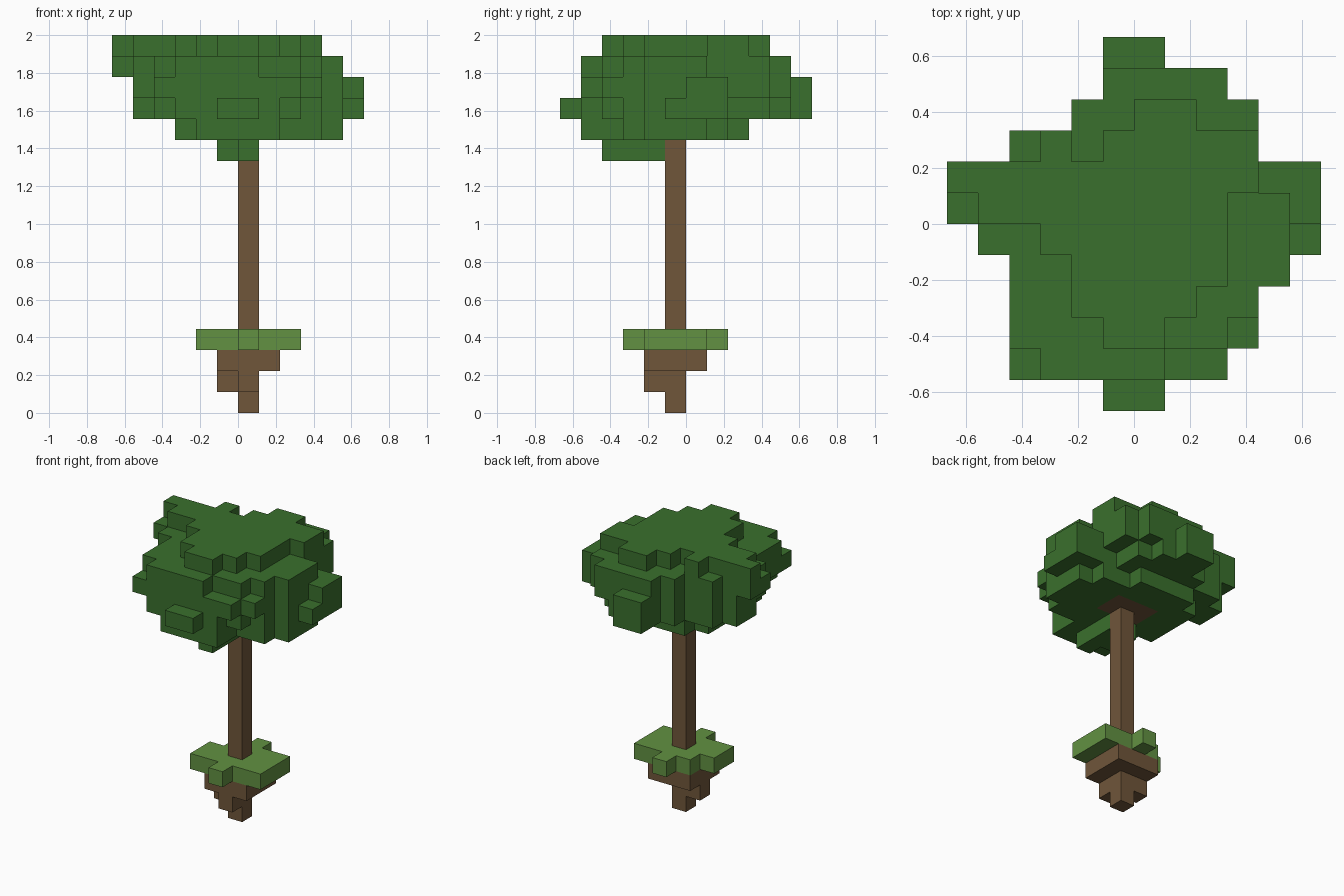
import bpy
import bmesh
from mathutils import Vector

UNIT = 1 / 9  # edge of one block

cube = bpy.data.objects.get("Cube")
if cube:
    bpy.data.objects.remove(cube, do_unlink=True)


def material(name, rgb):
    mat = bpy.data.materials.new(name)
    mat.use_nodes = True
    color = (*rgb, 1)
    mat.diffuse_color = color
    mat.node_tree.nodes["Principled BSDF"].inputs["Base Color"].default_value = color
    return mat


leaf_green = material("leaf green", (.042, .162, .026))
grass_green = material("grass green", (.122, .283, .054))
bark_brown = material("bark brown", (.162, .093, .042))


def box(x, y, z):
    """Cells inside half-open ranges of x, y and z."""
    return {(i, j, k) for i in range(*x) for j in range(*y) for k in range(*z)}


def layer(z, y, spans):
    """One level of cells: x spans for successive rows going back from y."""
    cells = set()
    for row, span in enumerate(spans):
        cells |= box(span, (y + row, y + row + 1), (z, z + 1))
    return cells


def build(name, cells, mat, occupied):
    """Skin a set of cells, leaving out the faces between touching blocks."""
    bm = bmesh.new()
    for cell in sorted(cells):
        for axis in range(3):
            for side in (0, 1):
                step = [0, 0, 0]
                step[axis] = 2 * side - 1
                if tuple(c + s for c, s in zip(cell, step)) in occupied:
                    continue
                u, v = (axis + 1) % 3, (axis + 2) % 3
                ring = []
                for du, dv in ((0, 0), (1, 0), (1, 1), (0, 1)):
                    p = Vector(cell)
                    p[axis] += side
                    p[u] += du
                    p[v] += dv
                    ring.append(bm.verts.new(p * UNIT))
                bm.faces.new(ring if side else ring[::-1])
    bmesh.ops.remove_doubles(bm, verts=bm.verts, dist=UNIT / 100)
    mesh = bpy.data.meshes.new(name)
    bm.to_mesh(mesh)
    bm.free()
    mesh.materials.append(mat)
    obj = bpy.data.objects.new(name, mesh)
    bpy.context.collection.objects.link(obj)


# Stepped clump of soil under the grass
soil = box((0, 1), (-1, 0), (0, 1))
soil |= layer(1, -2, [(0, 1), (-1, 1)])
soil |= box((-1, 2), (-2, 1), (2, 3))

# Grass slab with short arms
grass = layer(3, -3, [(0, 1), (-2, 3), (-2, 3), (-1, 3), (0, 1)])

# Trunk and the spread of wood under the crown
trunk = box((0, 1), (-1, 0), (4, 13))
branches = layer(13, -2, [(-1, 1), (-1, 2), (-1, 2)])

# Crown, from the low tuft up to the flat top
crown = layer(12, -4, [(0, 1), (-1, 1), (-1, 1)])
crown |= layer(13, -5, [(-2, 2), (-2, 2), (-2, 4), (-3, 5),
                        (-3, 5), (-3, 5), (-3, 4), (-2, 2)])
crown |= layer(14, -6, [(-1, 1), (-3, 2), (-3, 3), (-3, 4), (-4, 5), (-4, 6),
                        (-5, 6), (-5, 6), (-4, 3), (-2, 3), (-1, 2), (-1, 1)])
crown |= layer(15, -5, [(-4, 3), (-4, 4), (-4, 4), (-4, 5), (-5, 5), (-5, 6),
                        (-5, 6), (-4, 4), (-2, 4), (-1, 3), (-1, 1)])
crown |= layer(16, -5, [(-3, 1), (-4, 3), (-4, 4), (-4, 5), (-5, 5),
                        (-6, 5), (-6, 4), (-4, 4), (-2, 4), (-1, 3)])
crown |= layer(17, -4, [(-1, 1), (-2, 2), (-2, 3), (-3, 3),
                        (-5, 3), (-6, 4), (-1, 4), (0, 2)])
crown |= layer(17, 2, [(-3, -2)])
crown -= branches

parts = [
    ("soil", soil, bark_brown),
    ("grass", grass, grass_green),
    ("trunk", trunk, bark_brown),
    ("branches", branches, bark_brown),
    ("leaf_crown", crown, leaf_green),
]
everything = set().union(*(cells for _, cells, _ in parts))
for name, cells, mat in parts:
    build(name, cells, mat, everything)
